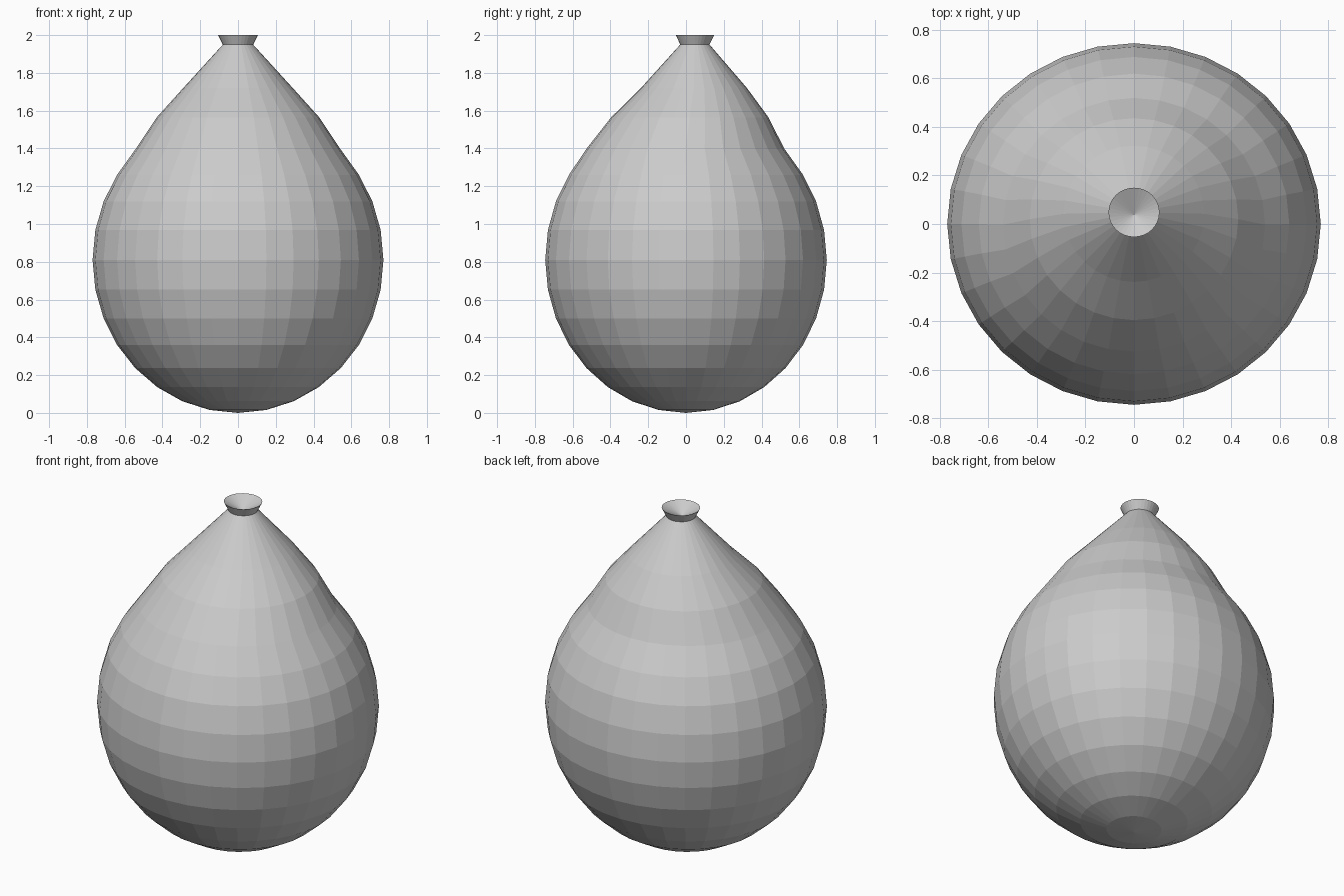
import bpy, bmesh
from math import sin, cos, pi

if "Cube" in bpy.data.objects:
    bpy.data.objects.remove(bpy.data.objects["Cube"])

SEGMENTS = 32
DEPTH_RATIO = 0.968   # slightly narrower front to back
STEP = pi / 16

# Round body: rings (x radius, height, y offset) following a sphere
rings = [(0.77 * sin(i * STEP), 0.81 * (1 - cos(i * STEP)), 0) for i in range(1, 12)]

# Shoulder drawn up into a point, leaning slightly back, then the flared lip
rings += [
    (0.54, 1.40, -0.003),
    (0.43, 1.565, 0.02),
    (0.29, 1.72, 0.042),
    (0.08, 1.95, 0.047),
    (0.105, 2.0, 0.048),
]

bm = bmesh.new()
loops = []
for r, z, y in rings:
    loops.append([
        bm.verts.new((r * cos(2 * pi * k / SEGMENTS),
                      y + DEPTH_RATIO * r * sin(2 * pi * k / SEGMENTS), z))
        for k in range(SEGMENTS)
    ])

# Bottom pole and sunken centre of the mouth
bottom = bm.verts.new((0, 0, 0))
mouth = bm.verts.new((0, 0.038, 1.945))

for k in range(SEGMENTS):
    n = (k + 1) % SEGMENTS
    bm.faces.new((bottom, loops[0][n], loops[0][k]))
    for a, b in zip(loops, loops[1:]):
        bm.faces.new((a[k], a[n], b[n], b[k]))
    bm.faces.new((loops[-1][k], loops[-1][n], mouth))

mesh = bpy.data.meshes.new("balloon")
bm.to_mesh(mesh)
bm.free()
balloon = bpy.data.objects.new("balloon", mesh)
bpy.context.collection.objects.link(balloon)
